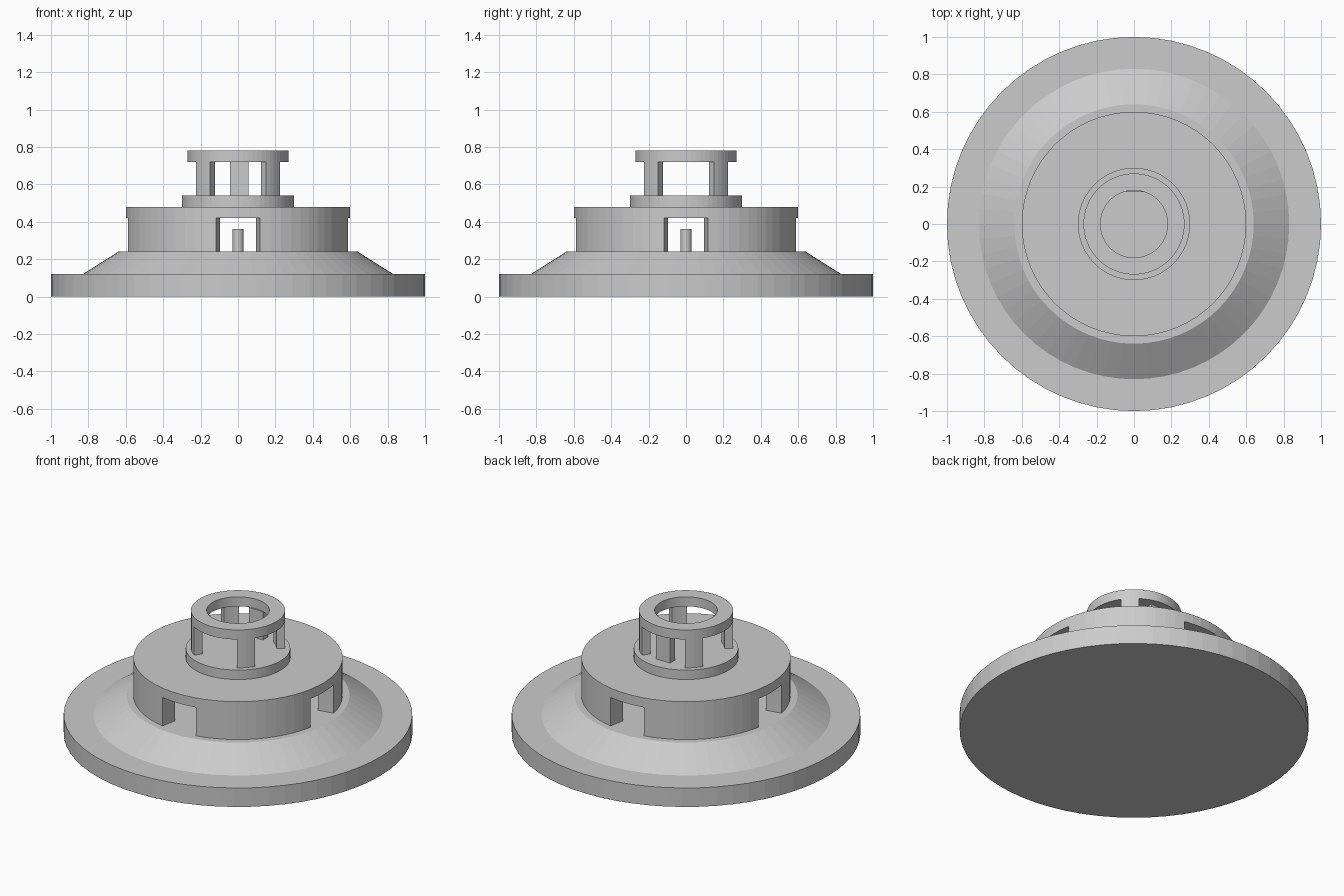
import bpy, bmesh, math

if "Cube" in bpy.data.objects:
    bpy.data.objects.remove(bpy.data.objects["Cube"])

SEG = 64
STEP = 2 * math.pi / SEG

grey = bpy.data.materials.new("plain grey")
grey.diffuse_color = (0.6, 0.6, 0.6, 1)
grey.use_nodes = True
grey.node_tree.nodes["Principled BSDF"].inputs["Base Color"].default_value = grey.diffuse_color


def finish(name, bm):
    bmesh.ops.recalc_face_normals(bm, faces=bm.faces)
    me = bpy.data.meshes.new(name)
    bm.to_mesh(me)
    bm.free()
    me.materials.append(grey)
    ob = bpy.data.objects.new(name, me)
    bpy.context.collection.objects.link(ob)
    return ob


def cone(name, r0, r1, z0, z1, seg=SEG):
    bm = bmesh.new()
    bmesh.ops.create_cone(bm, cap_ends=True, segments=seg, radius1=r0, radius2=r1, depth=z1 - z0)
    bmesh.ops.translate(bm, verts=bm.verts, vec=(0, 0, (z0 + z1) / 2))
    return finish(name, bm)


def arc_wall(name, ri, ro, z0, z1, start, count):
    """Curved wall block covering `count` segments from segment `start`."""
    bm = bmesh.new()
    full = count == SEG
    n = count if full else count + 1
    rings = []
    for i in range(n):
        a = (start + i) * STEP
        rings.append([bm.verts.new((r * math.cos(a), r * math.sin(a), z))
                      for r, z in ((ri, z0), (ro, z0), (ro, z1), (ri, z1))])
    for i in range(count):
        p, q = rings[i], rings[(i + 1) % n]
        for k in range(4):
            m = (k + 1) % 4
            bm.faces.new((p[k], p[m], q[m], q[k]))
    if not full:
        bm.faces.new(rings[0])
        bm.faces.new(rings[-1])
    return finish(name, bm)


# Stepped base
cone("base_disc", 1.0, 1.0, 0, 0.12)
cone("base_slope", 0.83, 0.64, 0.12, 0.24)

# Hollow drum: four wall blocks with openings on the axes, roof and inner pin
for i in range(4):
    arc_wall(f"drum_wall_{i}", 0.5, 0.6, 0.24, 0.42, i * 16 + 2, 12)
cone("drum_roof", 0.6, 0.6, 0.42, 0.48)
cone("inner_pin", 0.03, 0.03, 0.24, 0.36, 32)

# Open lantern: plinth, four diagonal posts, top ring
cone("lantern_plinth", 0.3, 0.3, 0.48, 0.54)
for i in range(4):
    arc_wall(f"lantern_post_{i}", 0.22, 0.27, 0.54, 0.72, i * 16 + 6, 4)
arc_wall("lantern_ring", 0.18, 0.27, 0.72, 0.78, 0, SEG)

# Single inner block at the back of the lantern
bm = bmesh.new()
bmesh.ops.create_cube(bm, size=1)
bmesh.ops.scale(bm, verts=bm.verts, vec=(0.098, 0.05, 0.18))
bmesh.ops.translate(bm, verts=bm.verts, vec=(0.006, 0.195, 0.63))
finish("lantern_inner_block", bm)
